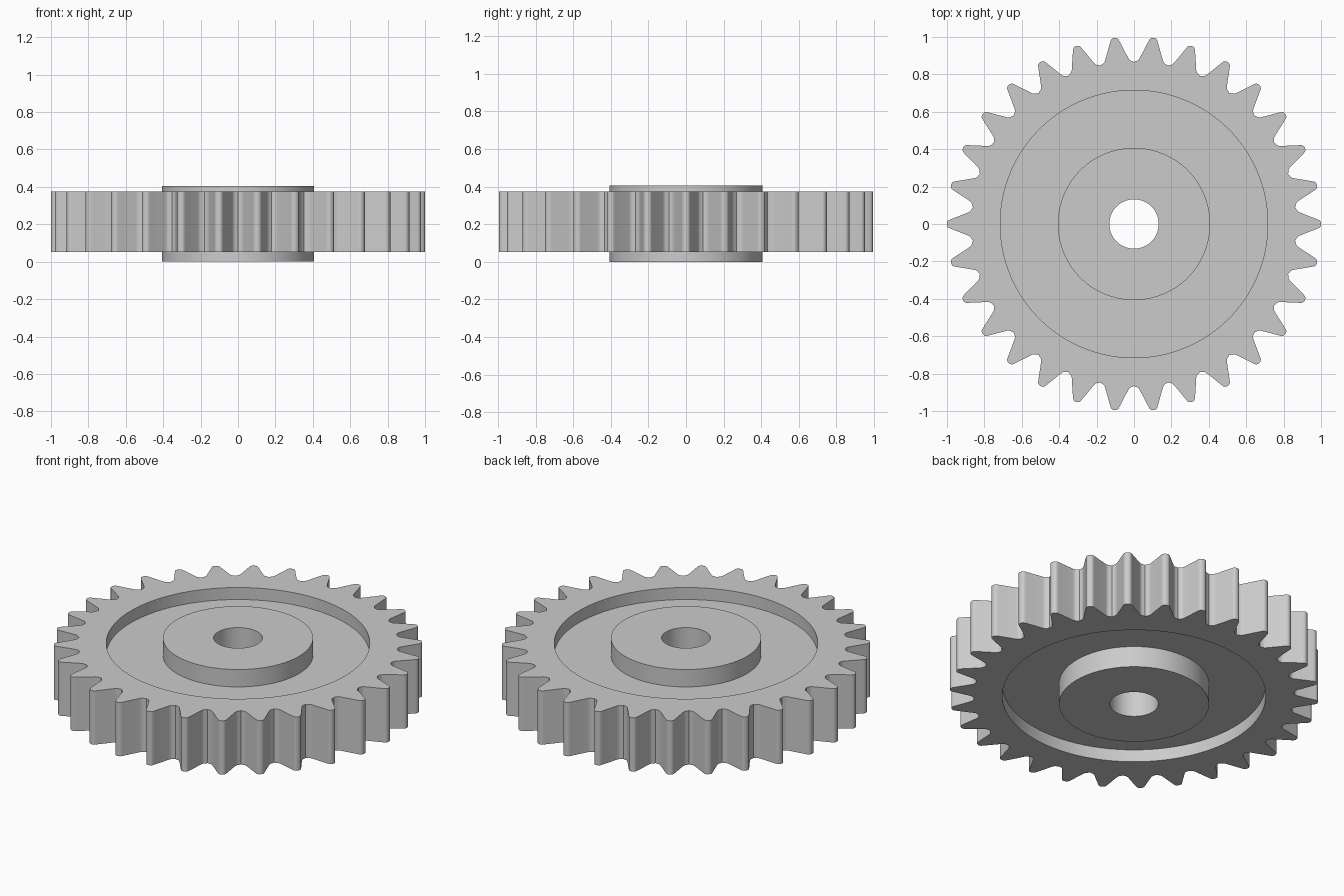
import bpy
import bmesh
import math

cube = bpy.data.objects.get("Cube")
if cube:
    bpy.data.objects.remove(cube, do_unlink=True)

TEETH = 30
PITCH = 2 * math.pi / TEETH

# Half a tooth: (radial, sideways) from the tip centre down to the valley centre
half = [(1.0, 0.0), (0.9995, 0.008), (0.996, 0.0155), (0.990, 0.0205), (0.981, 0.0245),
        (0.886, 0.062), (0.877, 0.067), (0.870, 0.0745), (0.867, 0.082)]
polar = [(math.atan2(y, x), math.hypot(x, y)) for x, y in half]
tooth = [(-a, r) for a, r in reversed(polar[1:])] + polar + [(PITCH / 2, 0.866)]
outline = [(a + i * PITCH, r) for i in range(TEETH) for a, r in tooth]

# Closed section through the gear: (radius, height); None is the toothed outline
BORE, HUB, RECESS = 0.132, 0.407, 0.715
section = [(None, 0.052), (None, 0.374),                  # teeth
           (RECESS, 0.374), (RECESS, 0.302),              # upper recess
           (HUB, 0.302), (HUB, 0.406),                    # upper hub
           (BORE, 0.406), (BORE, 0.0),                    # bore
           (HUB, 0.0), (HUB, 0.126),                      # lower hub
           (RECESS, 0.126), (RECESS, 0.052)]              # lower recess

bm = bmesh.new()
rings = [[bm.verts.new(((radius or r) * math.cos(a), (radius or r) * math.sin(a), z))
          for a, r in outline] for radius, z in section]

# Bridge each ring to the next, closing back to the first
n = len(outline)
for k, ring in enumerate(rings):
    nxt = rings[(k + 1) % len(rings)]
    for i in range(n):
        j = (i + 1) % n
        bm.faces.new((ring[i], ring[j], nxt[j], nxt[i]))
bmesh.ops.recalc_face_normals(bm, faces=bm.faces)

mesh = bpy.data.meshes.new("gear_wheel")
bm.to_mesh(mesh)
bm.free()
gear = bpy.data.objects.new("gear_wheel", mesh)
bpy.context.collection.objects.link(gear)

# Plain grey finish
grey = bpy.data.materials.new("plain grey")
grey.use_nodes = True
colour = (0.6, 0.6, 0.6, 1.0)
grey.diffuse_color = colour
grey.node_tree.nodes["Principled BSDF"].inputs["Base Color"].default_value = colour
mesh.materials.append(grey)

# Smooth curved walls, sharp rims
bpy.ops.object.select_all(action='DESELECT')
gear.select_set(True)
bpy.context.view_layer.objects.active = gear
bpy.ops.object.shade_smooth_by_angle(angle=math.radians(30))
